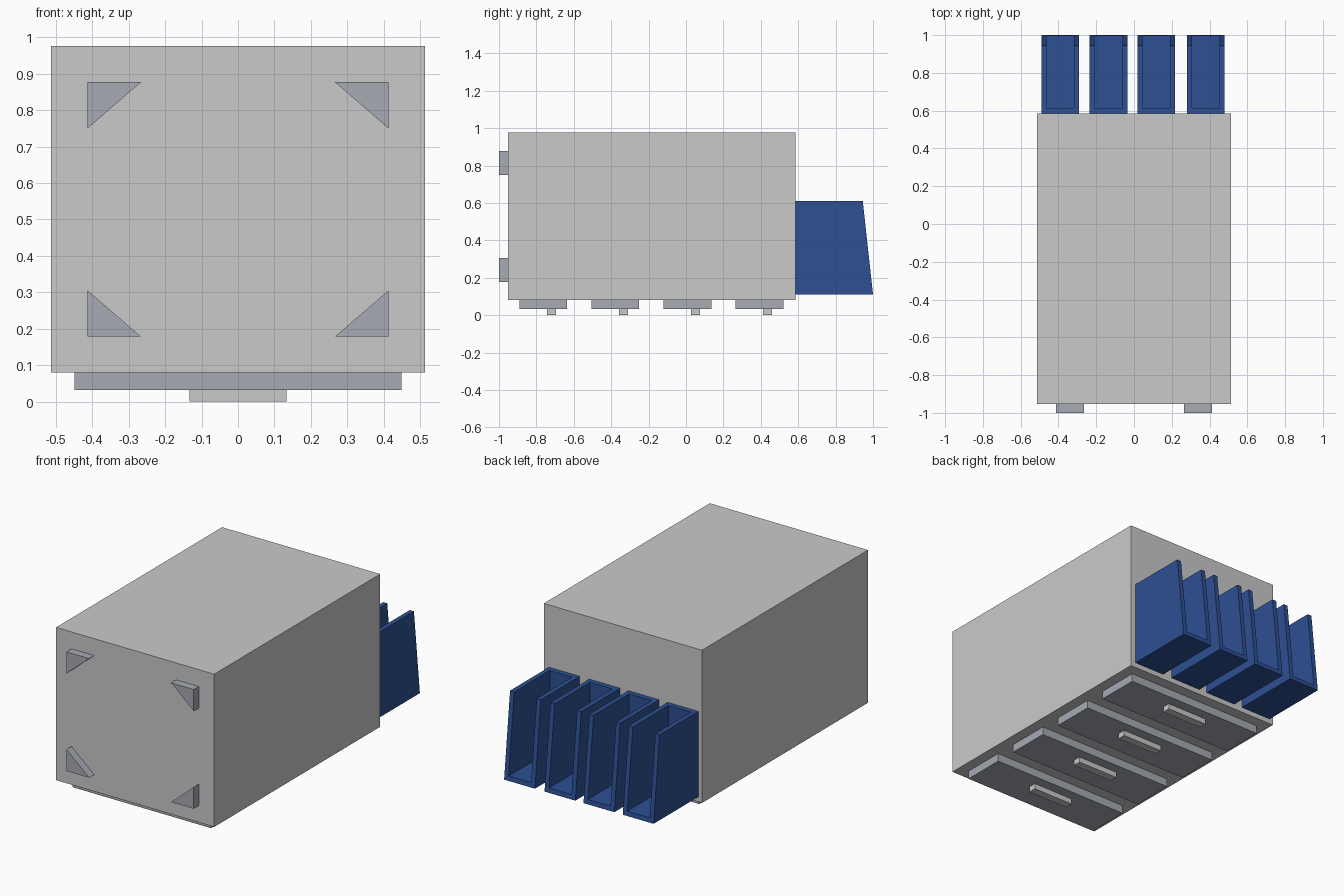
import bpy, bmesh

if "Cube" in bpy.data.objects:
    bpy.data.objects.remove(bpy.data.objects["Cube"])


def material(name, rgb):
    m = bpy.data.materials.new(name)
    m.diffuse_color = (*rgb, 1.0)
    m.use_nodes = True
    m.node_tree.nodes["Principled BSDF"].inputs["Base Color"].default_value = m.diffuse_color
    return m


LIGHT = material("light grey", (0.59, 0.59, 0.59))
STEEL = material("blue grey", (0.385, 0.405, 0.455))
BLUE = material("blue", (0.026, 0.08, 0.29))


def loft(bm, start, end):
    """Solid between two matching closed outlines."""
    a = [bm.verts.new(p) for p in start]
    b = [bm.verts.new(p) for p in end]
    bm.faces.new(a)
    bm.faces.new(b[::-1])
    for i in range(len(a)):
        j = (i + 1) % len(a)
        bm.faces.new((a[i], b[i], b[j], a[j]))


def add_box(bm, x0, x1, y0, y1, z0, z1):
    outline = [(x0, z0), (x1, z0), (x1, z1), (x0, z1)]
    loft(bm, [(x, y0, z) for x, z in outline], [(x, y1, z) for x, z in outline])


def finish(bm, name, mat):
    bmesh.ops.recalc_face_normals(bm, faces=bm.faces)
    mesh = bpy.data.meshes.new(name)
    bm.to_mesh(mesh)
    bm.free()
    mesh.materials.append(mat)
    obj = bpy.data.objects.new(name, mesh)
    bpy.context.collection.objects.link(obj)
    return obj


def box(name, mat, *bounds):
    bm = bmesh.new()
    add_box(bm, *bounds)
    return finish(bm, name, mat)


# Cabinet body
box("cabinet_body", LIGHT, -0.513, 0.513, -0.953, 0.585, 0.08, 0.976)

# Drawer fronts and their handles on the underside
for i in range(4):
    y = -0.763 + i * 0.385
    box(f"drawer_front_{i + 1}", STEEL, -0.449, 0.449, y - 0.128, y + 0.128, 0.032, 0.08)
    box(f"drawer_handle_{i + 1}", LIGHT, -0.133, 0.133, y + 0.019, y + 0.067, 0.0, 0.032)

# Triangular corner feet on the front face
for side, sx in (("left", -1), ("right", 1)):
    for level, z, dz in (("upper", 0.877, -0.127), ("lower", 0.178, 0.127)):
        tri = [(sx * 0.413, z), (sx * 0.266, z), (sx * 0.413, z + dz)]
        bm = bmesh.new()
        loft(bm, [(x, -1.0, zz) for x, zz in tri], [(x, -0.953, zz) for x, zz in tri])
        finish(bm, f"{level}_{side}_foot", STEEL)

# Wall pockets: U-shaped channel with slanted open end, closed by a rear plate
Z0, Z1, WALL, Y0 = 0.11, 0.611, 0.027, 0.585
for i, xc in enumerate((-0.39, -0.135, 0.118, 0.38)):
    h = 0.1
    k = h - WALL
    floor = Z0 + WALL
    u = [(-h, Z0), (h, Z0), (h, Z1), (k, Z1), (k, floor), (-k, floor), (-k, Z1), (-h, Z1)]
    bm = bmesh.new()
    loft(bm, [(xc + x, Y0, z) for x, z in u],
         [(xc + x, 1.0 - 0.055 * (z - Z0) / (Z1 - Z0), z) for x, z in u])
    add_box(bm, xc - k, xc + k, Y0, Y0 + 0.03, floor, Z1)
    finish(bm, f"file_pocket_{i + 1}", BLUE)
